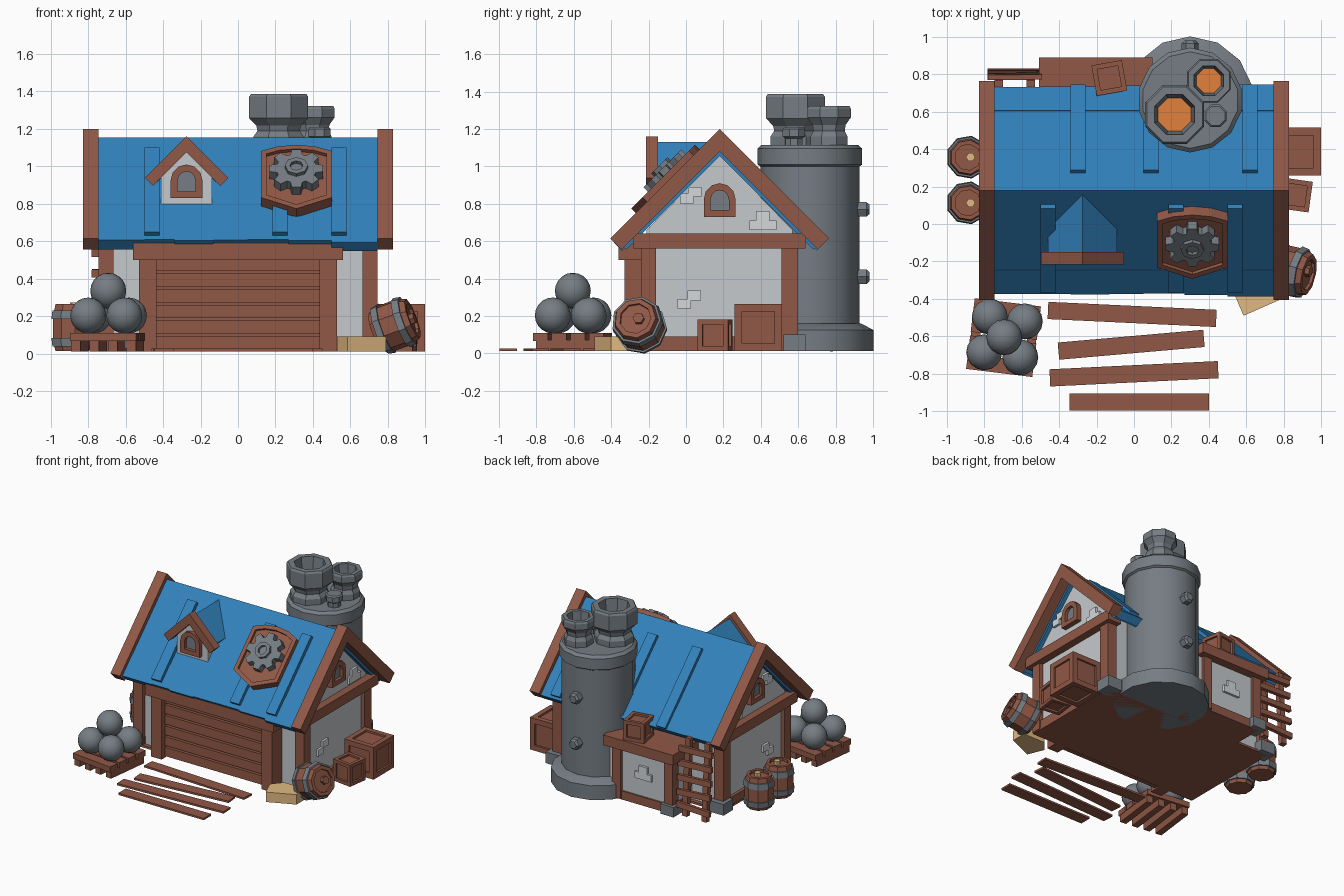
import bpy, bmesh, math, random
from mathutils import Matrix, Vector

if "Cube" in bpy.data.objects:
    bpy.data.objects.remove(bpy.data.objects["Cube"])
random.seed(4)
PI = math.pi

def material(name, rgb):
    m = bpy.data.materials.new(name)
    m.diffuse_color = (*rgb, 1)
    m.use_nodes = True
    m.node_tree.nodes["Principled BSDF"].inputs["Base Color"].default_value = m.diffuse_color
    return m

WOOD = material("brown wood", (.28, .098, .061))
BLUE = material("blue roof", (.032, .22, .50))
WALL = material("pale plaster", (.56, .59, .61))
BRICK = material("light brick", (.66, .69, .70))
STONE = material("grey stone", (.18, .205, .228))
FIRE = material("orange glow", (.75, .22, .045))
TAN = material("tan grain", (.75, .485, .223))
I = Matrix()
T = Matrix.Translation
R = lambda deg, ax: Matrix.Rotation(math.radians(deg), 4, ax)

def finish(name, bm, mats, M=I, smooth=False):
    bm.transform(M)
    me = bpy.data.meshes.new(name)
    bm.to_mesh(me)
    bm.free()
    for m in mats:
        me.materials.append(m)
    ob = bpy.data.objects.new(name, me)
    bpy.context.collection.objects.link(ob)
    if smooth:
        bpy.context.view_layer.objects.active = ob
        ob.select_set(True)
        bpy.ops.object.shade_smooth_by_angle(angle=math.radians(40))
        ob.select_set(False)
    return ob

def recess(bm, faces, t, d, mi=0):
    # framed panel: inset the faces, then sink them
    bmesh.ops.inset_individual(bm, faces=faces, thickness=t, use_even_offset=True)
    dirs = [(f, f.normal.copy()) for f in faces]
    for f in bmesh.ops.extrude_discrete_faces(bm, faces=faces)["faces"]:
        f.normal_update()
        bmesh.ops.translate(bm, vec=-f.normal * d, verts=f.verts)
        f.material_index = mi

def prism(name, pts, axis, a, b, mats, M=I, panel=None, facing=None):
    # extrude a 2D outline along an axis, optionally recess faces pointing one way
    put = {'x': lambda p, t: (t, *p), 'y': lambda p, t: (p[0], t, p[1]), 'z': lambda p, t: (*p, t)}[axis]
    bm = bmesh.new()
    lo = [bm.verts.new(put(p, a)) for p in pts]
    hi = [bm.verts.new(put(p, b)) for p in pts]
    bm.faces.new(lo)
    bm.faces.new(hi)
    for i in range(len(pts)):
        j = (i + 1) % len(pts)
        bm.faces.new((lo[i], lo[j], hi[j], hi[i]))
    bmesh.ops.recalc_face_normals(bm, faces=bm.faces)
    if panel:
        bm.normal_update()
        recess(bm, [f for f in bm.faces if facing is None or f.normal.dot(Vector(facing)) > .9], *panel)
    return finish(name, bm, mats, M)

def box(name, x0, x1, y0, y1, z0, z1, mat, M=I, panel=None):
    return prism(name, [(x0, y0), (x1, y0), (x1, y1), (x0, y1)], 'z', z0, z1, [mat], M, panel)

def chevron(name, axis, c, apex, h, t, a, b, mat):
    k = t * .7071
    pts = [(c, apex), (c - h, apex - h), (c - h + k, apex - h - k), (c, apex - 2 * k),
           (c + h - k, apex - h - k), (c + h, apex - h)]
    return prism(name, pts, axis, a, b, [mat])

def lathe(name, prof, n, mats, M=I, phase=0, smooth=False):
    # prof rows: radius, z, material of the next band
    bm = bmesh.new()
    rings = [[bm.verts.new((r * math.cos(phase + 2 * PI * i / n), r * math.sin(phase + 2 * PI * i / n), z))
              for i in range(n)] for r, z, _ in prof]
    for k in range(len(prof) - 1):
        for i in range(n):
            j = (i + 1) % n
            f = bm.faces.new((rings[k][i], rings[k][j], rings[k + 1][j], rings[k + 1][i]))
            f.material_index = prof[k][2]
    bmesh.ops.remove_doubles(bm, verts=bm.verts, dist=1e-5)
    bmesh.ops.recalc_face_normals(bm, faces=bm.faces)
    return finish(name, bm, mats, M, smooth)

def arch(c, z0, w, h):
    s = h - w
    return [(c - w, z0), (c + w, z0)] + [(c + w * math.cos(PI * i / 6), z0 + s + w * math.sin(PI * i / 6))
                                         for i in range(7)]

# House body and floor
prism("house_walls", [(-.21, .03), (.57, .03), (.57, .66), (.18, 1.06), (-.21, .66)], 'x', -.715, .715, [WALL])
box("floor", -.74, .74, -.24, .6, .012, .03, WOOD)

# Timber frame, gable windows and bricks on both sides
def bricks(name, places, fn):
    for p, q in places:
        fn(name, p - .036, p + .036, q - .026, q + .026)

for s in (-1, 1):
    X = lambda n, a, b, y0, y1, z0, z1, m: box(n, min(s * a, s * b), max(s * a, s * b), y0, y1, z0, z1, m)
    X("front_corner_post", .665, .745, -.24, -.16, .02, .6, WOOD)
    X("back_corner_post", .665, .745, .51, .6, .02, .6, WOOD)
    X("corner_stone", .65, .775, .52, .64, .012, .1, STONE)
    X("side_sill", .66, .738, -.22, .58, .02, .09, WOOD)
    X("side_beam", .66, .775, -.28, .64, .56, .64, WOOD)
    chevron("bargeboard", 'x', .18, 1.2, .585, .085, s * .745, s * .828, WOOD)
    prism("gable_window", arch(.18, .73, .085, .18), 'x', s * .70, s * .755, [WOOD, STONE],
          panel=(.036, .025, 1), facing=(s, 0, 0))
    spots = [(.005, .828), (.048, .865), (.41, .735), (.375, .685), (.447, .685), (-.01, .265), (.045, .31)]
    bricks("side_brick", spots, lambda n, a, b, c, d: X(n, .70, .733, a, b, c, d, BRICK))

# Garage door, posts and lintel
box("door_back", -.44, .44, -.25, -.2, .02, .52, WOOD)
for i in range(6):
    box("door_plank", -.435, .435, -.285, -.24, .022 + i * .084, .092 + i * .084, WOOD)
for s in (-1, 1):
    box("door_post", s * .482 - .047, s * .482 + .047, -.33, -.2, .012, .52, WOOD)
box("door_lintel", -.56, .56, -.36, -.2, .5, .59, WOOD)

# Main roof with battens and uneven board ends
chevron("main_roof", 'x', .18, 1.155, .55, .07, -.746, .746, BLUE)
SLOPE = T((0, .18, 1.155)) @ R(45, 'X')
BACK = T((0, .18, 1.155)) @ R(180, 'Z') @ R(45, 'X')
for x in (-.46, .225, .54):
    box("front_batten", x - .04, x + .04, -.745, -.106, -.01, .03, BLUE, SLOPE)
for x in (-.3, .09, .62):
    box("back_batten", -x - .04, -x + .04, -.775, -.13, -.01, .025, BLUE, BACK)
for M in (SLOPE, BACK):
    edges = [-.745, -.5, -.34, -.13, .05, .27, .5, .745]
    for a, b in zip(edges, edges[1:]):
        box("roof_board_end", a, b, -.775 - random.uniform(0, .025), -.6, -.06, .004, BLUE, M)

# Dormer
prism("dormer_wall", [(-.41, .8), (-.14, .8), (-.14, .97), (-.275, 1.105), (-.41, .97)], 'y', -.175, .08, [WALL])
chevron("dormer_roof", 'y', -.275, 1.13, .185, .04, -.16, .165, BLUE)
chevron("dormer_bargeboard", 'y', -.275, 1.16, .222, .06, -.215, -.15, WOOD)
prism("dormer_window", arch(-.275, .83, .085, .18), 'y', -.205, -.16, [WOOD, STONE],
      panel=(.036, .025, 1), facing=(0, -1, 0))

# Shield plaque with gear
PLAQUE = T((.312, -.056, .919)) @ R(45, 'X')
shield = [(-.19, .165), (-.19, -.185), (0, -.27), (.19, -.185), (.19, .165), (.1, .2), (0, .212), (-.1, .2)]
prism("shield", shield, 'z', -.01, .065, [WOOD], PLAQUE, (.03, .02), (0, 0, 1))
gear = []
for i in range(8):
    for r, d in ((.108, -.3), (.145, -.17), (.145, .17), (.108, .3)):
        gear.append((r * math.cos(i * PI / 4 + d), r * math.sin(i * PI / 4 + d)))
prism("gear", gear, 'z', .04, .1, [STONE], PLAQUE)
hub = [(.062 * math.cos(i * PI / 4), .062 * math.sin(i * PI / 4)) for i in range(8)]
prism("gear_hub", hub, 'z', .09, .122, [STONE], PLAQUE, (.025, .02), (0, 0, 1))

# Furnace tower, pots and bolts
tower = [(0, .012, 0), (.34, .012, 0), (.34, .125, 0), (.275, .16, 0), (.265, .16, 0), (.265, 1.0, 0),
         (.28, 1.01, 0), (.28, 1.095, 0), (.258, 1.115, 0), (0, 1.115, 0)]
lathe("tower", tower, 14, [STONE], T((.3, .662, 0)), PI / 14, True)

def pot(name, x, y, r, top, rim):
    prof = [(r * .85, 1.1, 0), (r * .85, 1.16, 0), (r * .72, 1.19, 0), (r * .76, top - rim - .04, 0),
            (r, top - rim, 0), (r, top - .015, 0), (r * .94, top, 0), (r * .68, top, 0), (r * .56, top - .15, 1),
            (0, top - .15, 1)]
    lathe(name, prof, 8, [STONE, FIRE], T((x, y, 0)), PI / 8)

pot("large_chimney", .217, .585, .17, 1.387, .13)
pot("small_chimney", .4, .765, .126, 1.322, .06)
lathe("vent_stub", [(.05, 1.1, 0), (.05, 1.15, 0), (.065, 1.16, 0), (.065, 1.2, 0), (.055, 1.21, 0), (0, 1.21, 0)],
      8, [STONE], T((.435, .577, 0)), PI / 8)
for z in (.41, .77):
    lathe("tower_bolt", [(.045, 0, 0), (.045, .05, 0), (.03, .065, 0), (0, .065, 0)], 6, [STONE],
          T((.3, .915, z)) @ R(-90, 'X'))

# Back annex
box("annex_wall", -.45, .15, .55, .82, .02, .45, WALL)
box("annex_roof", -.508, .1, .56, .888, .43, .51, WOOD)
box("annex_post", -.475, -.4, .77, .845, .02, .44, WOOD)
box("annex_post_right", -.02, .055, .77, .845, .02, .44, WOOD)
box("annex_sill", -.46, .1, .6, .832, .012, .08, WOOD)
box("annex_stone", -.5, -.385, .75, .87, .012, .09, STONE)
bricks("annex_brick", [(-.21, .295), (-.246, .243), (-.174, .243)],
       lambda n, a, b, c, d: box(n, a, b, .8, .838, c, d, BRICK))

# Ladder leaning at the back
LEAN = T((-.637, .79, .012)) @ R(4, 'X')
for x in (-.085, .085):
    box("ladder_rail", x - .022, x + .022, -.02, .02, 0, .6, WOOD, LEAN)
for i in range(5):
    box("ladder_rung", -.145, .145, .018, .045, -.022, .022, WOOD,
        LEAN @ T((0, 0, .08 + i * .11)) @ R(random.uniform(-4, 4), 'Y'))

# Crates
def crate(name, x, y, z, w, h, a):
    box(name, -w / 2, w / 2, -w / 2, w / 2, 0, h, WOOD, T((x, y, z)) @ R(a, 'Z'), (w * .16, .015))

crate("large_crate", .872, .387, .012, .255, .253, 0)
crate("small_crate", .862, .155, .012, .165, .17, -8)
crate("annex_crate", -.132, .78, .51, .165, .155, 10)

# Barrels
cask = [(0, 0, 0), (.092, 0, 0), (.1, .025, 1), (.11, .025, 1), (.116, .07, 1), (.107, .07, 0), (.107, .17, 1),
        (.116, .17, 1), (.11, .215, 1), (.1, .215, 0), (.092, .25, 0), (.07, .25, 0), (.07, .23, 0), (0, .23, 0)]

def barrel(name, M, plug):
    lathe(name, cask, 9, [WOOD, STONE], M)
    lathe(name + "_plug", [(.025, .22, 0), (.025, .26, 0), (0, .26, 0)], 6, [plug], M @ T((.015, 0, 0)))

barrel("left_barrel_back", T((-.888, .357, .014)), TAN)
barrel("left_barrel_front", T((-.888, .113, .014)), TAN)
tilt = Vector((.9, -.2, .33)).to_track_quat('Z', 'Y').to_matrix().to_4x4()
barrel("fallen_barrel", T((.835, -.25, .152)) @ tilt @ Matrix.Diagonal((1.22, 1.22, .85, 1)) @ T((0, 0, -.125)), WOOD)
prism("spilled_grain", [(.53, -.36), (.585, -.49), (.79, -.4), (.79, -.28), (.6, -.28)], 'z', .012, .09, [TAN])

# Pallet with stacked iron balls
PAL = T((-.697, -.607, .012)) @ R(-7, 'Z')
for i in range(4):
    t = -.15 + i * .1
    box("pallet_runner", t - .025, t + .025, -.175, .175, 0, .06, WOOD, PAL)
    box("pallet_slat", -.178, .178, t - .04, t + .04, .055, .098, WOOD, PAL)
for x, y, z in ((-.77, -.495, .203), (-.583, -.52, .203), (-.8, -.685, .203), (-.607, -.712, .203), (-.693, -.605, .335)):
    bm = bmesh.new()
    bmesh.ops.create_uvsphere(bm, u_segments=16, v_segments=10, radius=.096)
    finish("iron_ball", bm, [STONE], T((x, y, z)), True)

# Planks laid in front
for x, y, l, a in ((-.01, -.483, .9, -2.7), (-.015, -.645, .78, 5), (0, -.8, .9, 2.8), (.027, -.95, .745, 0)):
    box("path_plank", -l / 2, l / 2, -.046, .046, .012, .027, WOOD, T((x, y, 0)) @ R(a, 'Z'))
